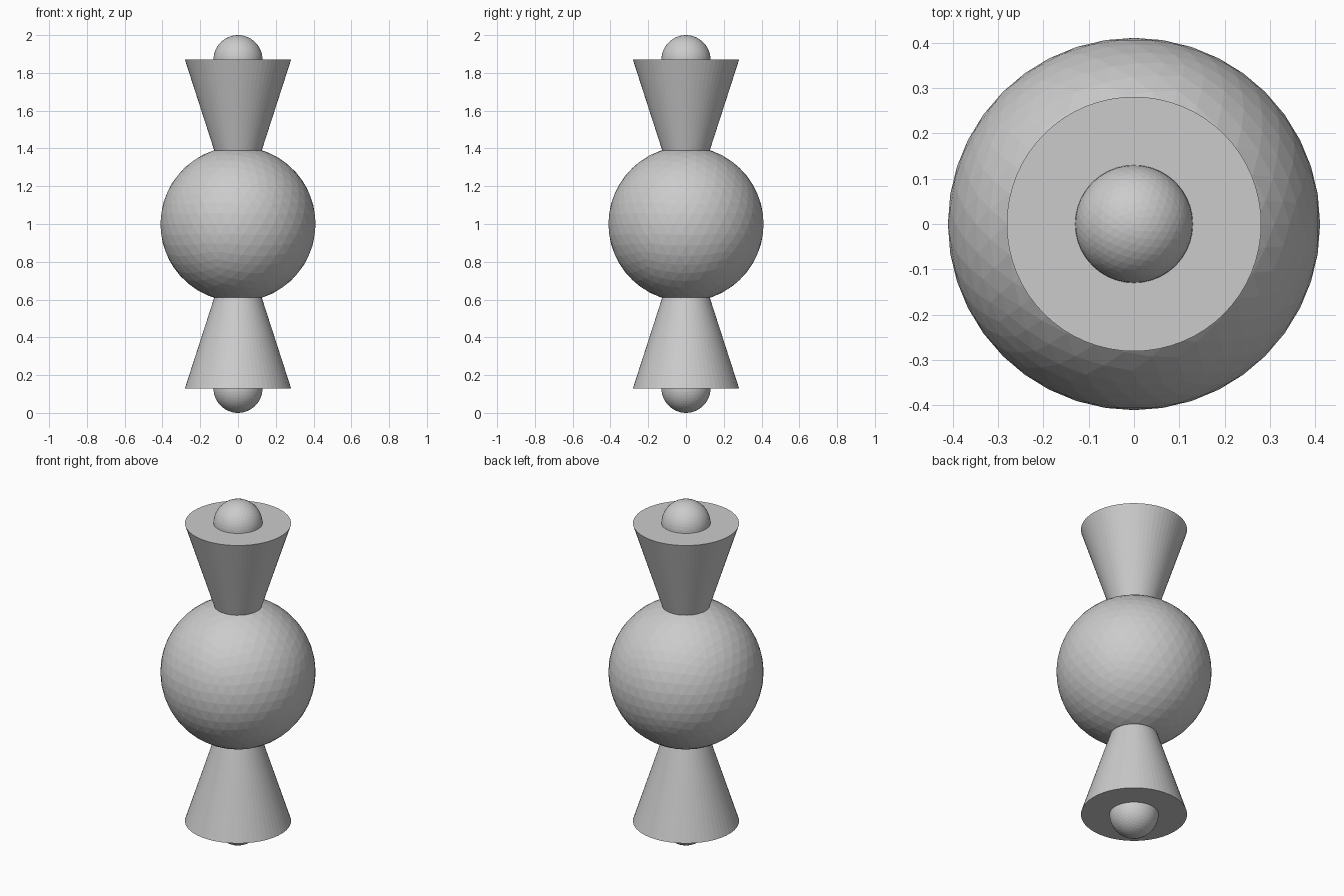
import bpy
from math import pi

if "Cube" in bpy.data.objects:
    bpy.data.objects.remove(bpy.data.objects["Cube"])

BALL_R, KNOB_R, FLARE_R = 0.411, 0.13, 0.281


def ball(name, radius, z):
    bpy.ops.mesh.primitive_ico_sphere_add(subdivisions=4, radius=radius, location=(0, 0, z))
    bpy.context.object.name = name


def flare(name, base_z, flip):
    # Cone with its tip at the centre of the main ball
    height = abs(1 - base_z)
    bpy.ops.mesh.primitive_cone_add(vertices=64, radius1=FLARE_R, radius2=0, depth=height,
                                    location=(0, 0, (base_z + 1) / 2),
                                    rotation=(pi if flip else 0, 0, 0))
    bpy.context.object.name = name


# Central ball
ball("central_ball", BALL_R, 1)

# Flared cone and half-sunk knob at each end
for end, z, flip in (("lower", KNOB_R, False), ("upper", 2 - KNOB_R, True)):
    flare(end + "_cone", z, flip)
    ball(end + "_knob", KNOB_R, z)
